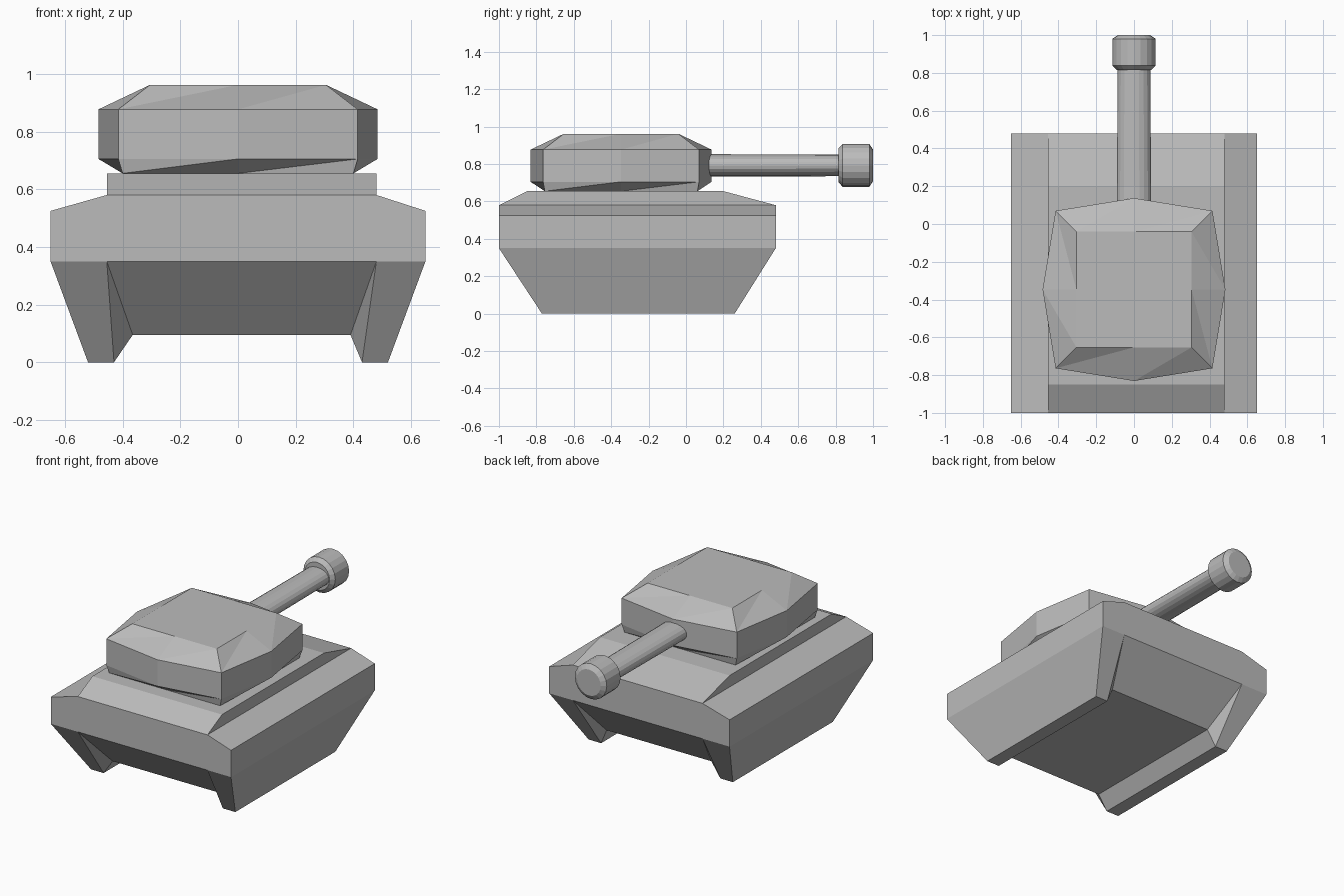
import bpy, bmesh, math
from mathutils import Vector

cube = bpy.data.objects.get("Cube")
if cube:
    bpy.data.objects.remove(cube, do_unlink=True)

GREY = (0.5, 0.5, 0.5, 1.0)
grey = bpy.data.materials.new("plain grey")
grey.use_nodes = True
grey.diffuse_color = GREY
grey.node_tree.nodes["Principled BSDF"].inputs["Base Color"].default_value = GREY


def finish(name, bm):
    bmesh.ops.recalc_face_normals(bm, faces=bm.faces)
    mesh = bpy.data.meshes.new(name)
    bm.to_mesh(mesh)
    bm.free()
    mesh.materials.append(grey)
    obj = bpy.data.objects.new(name, mesh)
    bpy.context.collection.objects.link(obj)
    return obj


def convex_part(name, points):
    bm = bmesh.new()
    for p in points:
        bm.verts.new(p)
    result = bmesh.ops.convex_hull(bm, input=bm.verts)
    loose = [v for v in bm.verts if not v.link_faces]
    bmesh.ops.delete(bm, geom=loose, context='VERTS')
    bmesh.ops.dissolve_limit(bm, angle_limit=math.radians(0.5),
                             verts=bm.verts, edges=bm.edges)
    return finish(name, bm)


def loft(name, rings, split=False):
    """Closed solid through rings; split cuts every quad along one diagonal."""
    bm = bmesh.new()
    loops = [[bm.verts.new(p) for p in ring] for ring in rings]
    count = len(loops[0])
    for low, high in zip(loops, loops[1:]):
        for i in range(count):
            j = (i + 1) % count
            if split:
                bm.faces.new((low[i], low[j], high[j]))
                bm.faces.new((low[i], high[j], high[i]))
            else:
                bm.faces.new((low[i], low[j], high[j], high[i]))
    bm.faces.new(loops[0][::-1])
    bm.faces.new(loops[-1])
    return finish(name, bm)


# Hull: lower ends, waist and belly
FRONT, BACK = -1.0, 0.48
LOW_FRONT, LOW_BACK = -0.77, 0.26
WAIST, BELLY, DECK_EDGE, DECK = 0.35, 0.095, 0.58, 0.655
LEFT_IN, RIGHT_IN = 0.48, -0.455

side_profile = [(FRONT, WAIST), (FRONT, DECK_EDGE), (-0.85, DECK), (0.2, DECK),
                (BACK, DECK_EDGE), (BACK, WAIST)]
body = [(x, y, z) for x in (LEFT_IN, RIGHT_IN) for y, z in side_profile]
body += [(x, y, BELLY) for x in (0.39, -0.365) for y in (LOW_FRONT, LOW_BACK)]
convex_part("hull_body", body)

# Track housings on both sides
for name, s, inner, foot in (("left_track_housing", 1, LEFT_IN, 0.39),
                             ("right_track_housing", -1, RIGHT_IN, -0.365)):
    upper = [(s * 0.65, WAIST), (s * 0.65, 0.525), (inner, DECK_EDGE), (inner, WAIST)]
    lower = [(foot, BELLY), (s * 0.43, 0), (s * 0.52, 0)]
    convex_part(name, [(x, y, z) for x, z in upper for y in (FRONT, BACK)]
                + [(x, y, z) for x, z in lower for y in (LOW_FRONT, LOW_BACK)])

# Turret: eight-point rings around its own centre
CENTRE_Y = -0.347


def ring(corner, mid_x, mid_y, z):
    cx, cy = corner
    plan = [(-cx, -cy), (0, -mid_y), (cx, -cy), (mid_x, 0),
            (cx, cy), (0, mid_y), (-cx, cy), (-mid_x, 0)]
    return [(x, CENTRE_Y + y, z) for x, y in plan]


loft("turret", [ring((0.4, 0.408), 0.4, 0.408, DECK),
                ring((0.415, 0.417), 0.484, 0.484, 0.705),
                ring((0.415, 0.417), 0.484, 0.484, 0.877),
                ring((0.305, 0.306), 0.305, 0.306, 0.962)], split=True)

# Gun: lathe-like rings along y
GUN_Z, SIDES = 0.793, 20


def gun_ring(y, rx, rz):
    return [(rx * math.cos(math.tau * i / SIDES), y,
             GUN_Z + rz * math.sin(math.tau * i / SIDES)) for i in range(SIDES)]


loft("gun_barrel", [gun_ring(0.0, 0.092, 0.06), gun_ring(0.83, 0.086, 0.058)])
muzzle = [(0.815, 0.09), (0.838, 0.115), (0.98, 0.115), (1.0, 0.085)]
loft("gun_muzzle", [gun_ring(y, r, r) for y, r in muzzle])
